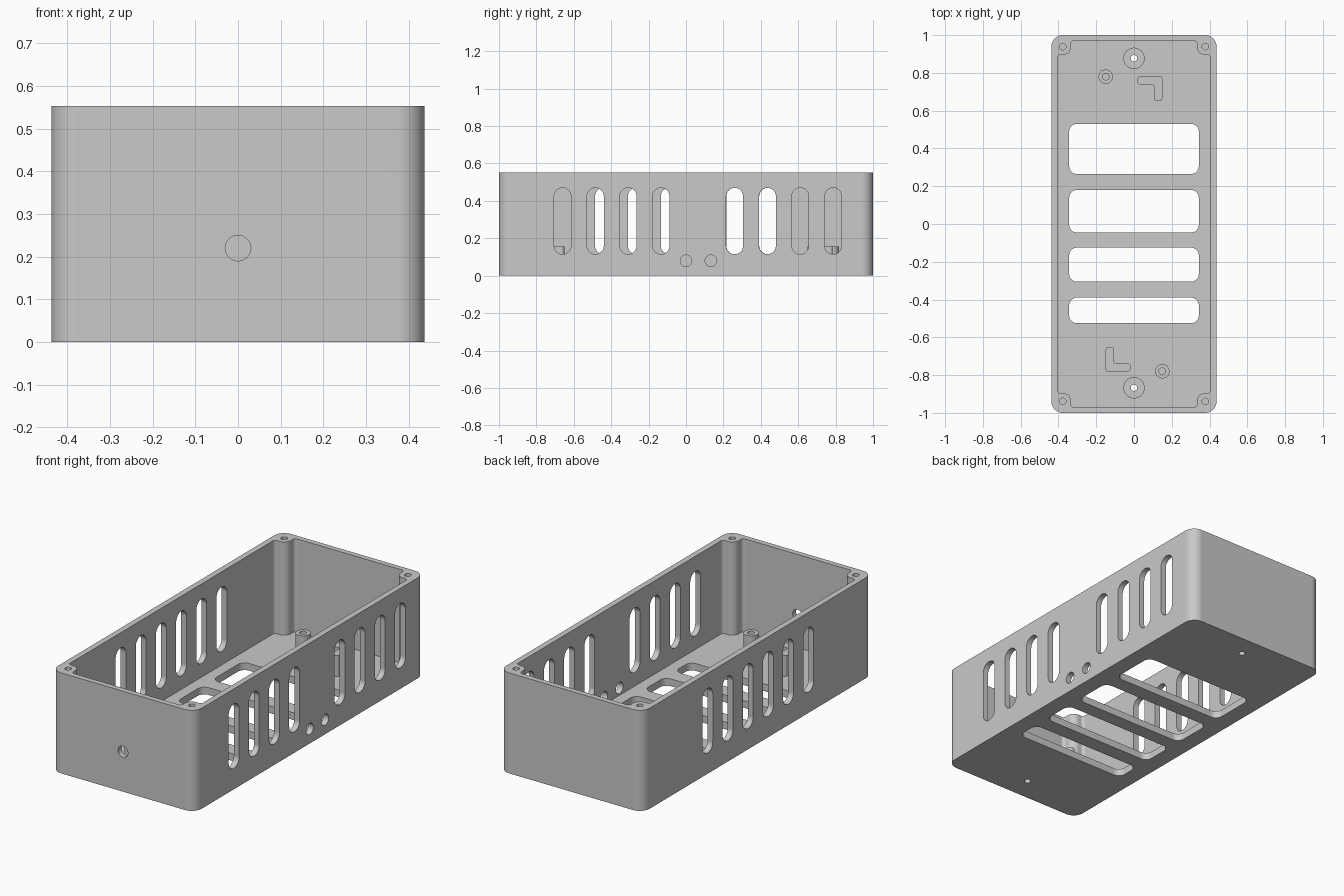
import bpy, bmesh, math
from mathutils import Vector, Matrix

cube = bpy.data.objects.get("Cube")
if cube:
    bpy.data.objects.remove(cube, do_unlink=True)

grey = bpy.data.materials.new("grey_plastic")
grey.use_nodes = True
COLOUR = (0.585, 0.585, 0.585, 1)
grey.diffuse_color = COLOUR
grey.node_tree.nodes["Principled BSDF"].inputs["Base Color"].default_value = COLOUR

W, L, H = 0.437, 1.0, 0.553      # half width, half length, height
WALL, FLOOR, STAND = 0.032, 0.04, 0.155


def fillet(corners, segs=8):
    """Round each (x, y, radius) corner of a polygon."""
    out = []
    n = len(corners)
    for i, (x, y, r) in enumerate(corners):
        p = Vector((x, y))
        a = (Vector(corners[i - 1][:2]) - p).normalized()
        b = (Vector(corners[(i + 1) % n][:2]) - p).normalized()
        half = a.angle(b) / 2
        c = p + (a + b).normalized() * (r / math.sin(half))
        start = p + a * (r / math.tan(half)) - c
        end = p + b * (r / math.tan(half)) - c
        for k in range(segs + 1):
            out.append(c + start.lerp(end, k / segs).normalized() * r)
    return out


def rounded(x0, x1, y0, y1, r):
    return fillet([(x0, y0, r), (x1, y0, r), (x1, y1, r), (x0, y1, r)])


def circle(x, y, r, n=32):
    return [Vector((x + r * math.cos(math.tau * i / n), y + r * math.sin(math.tau * i / n)))
            for i in range(n)]


def prism(bm, outline, z0, z1, matrix=Matrix()):
    """Extrude an outline from z0 to z1, then place it."""
    low = [bm.verts.new(matrix @ Vector((p.x, p.y, z0))) for p in outline]
    high = [bm.verts.new(matrix @ Vector((p.x, p.y, z1))) for p in outline]
    faces = [bm.faces.new(low[::-1]), bm.faces.new(high)]
    n = len(low)
    for i in range(n):
        j = (i + 1) % n
        faces.append(bm.faces.new((low[i], low[j], high[j], high[i])))
    bmesh.ops.recalc_face_normals(bm, faces=faces)


def make(name, parts):
    bm = bmesh.new()
    for part in parts:
        prism(bm, *part)
    mesh = bpy.data.meshes.new(name)
    bm.to_mesh(mesh)
    bm.free()
    mesh.materials.append(grey)
    obj = bpy.data.objects.new(name, mesh)
    bpy.context.collection.objects.link(obj)
    return obj


def activate(obj):
    bpy.ops.object.select_all(action='DESELECT')
    obj.select_set(True)
    bpy.context.view_layer.objects.active = obj


def cut(obj, parts):
    cutter = make("cutter", parts)
    cutter.hide_render = True
    activate(obj)
    mod = obj.modifiers.new("cut", 'BOOLEAN')
    mod.operation, mod.solver, mod.object = 'DIFFERENCE', 'EXACT', cutter
    bpy.ops.object.modifier_apply(modifier=mod.name)
    bpy.data.objects.remove(cutter, do_unlink=True)


def finish(obj):
    activate(obj)
    bpy.ops.object.shade_smooth_by_angle(angle=math.radians(30))
    mod = obj.modifiers.new("flat_normals", 'WEIGHTED_NORMAL')
    mod.keep_sharp = True


# Tray with a cavity that leaves a screw post in every corner
tray = make("tray", [(rounded(-W, W, -L, L, 0.06), 0, H)])
ix, iy, px, py = W - WALL, L - WALL + 0.002, 0.334, 0.896
quarter = [(ix, py, 0.016), (px, py, 0.04), (px, iy, 0.016)]
corners = []
for sx, sy in ((1, 1), (-1, 1), (-1, -1), (1, -1)):
    pts = [(x * sx, y * sy, r) for x, y, r in quarter]
    corners += pts if sx * sy > 0 else pts[::-1]
cut(tray, [(fillet(corners), FLOOR, H + 0.1)])

# Floor windows, corner screw holes and mounting holes
holes = [(rounded(-0.343, 0.343, y0, y1, 0.04), -0.1, FLOOR + 0.03)
         for y0, y1 in ((0.265, 0.53), (-0.045, 0.18), (-0.305, -0.125), (-0.525, -0.39))]
holes += [(circle(sx * 0.377, sy * 0.939, 0.017), H - 0.2, H + 0.1)
          for sx in (-1, 1) for sy in (-1, 1)]
mounts = (0.877, -0.867)
holes += [(circle(0, y, 0.017), -0.1, FLOOR + 0.03) for y in mounts]

# Side vents, cable holes and the front hole
to_side = Matrix(((0, 0, 1, 0), (1, 0, 0, 0), (0, 1, 0, 0), (0, 0, 0, 1)))
to_front = Matrix.Rotation(math.pi / 2, 4, 'X')
PITCH = 0.1755
left_vents = [-0.66 + PITCH * i for i in range(4)] + [0.26 + PITCH * i for i in range(4)]
right_vents = [-0.441 + PITCH * i for i in range(6)]
for side, vents in ((1, left_vents), (-1, right_vents)):
    near, far = sorted((side * (W - 0.06), side * (W + 0.1)))
    holes += [(rounded(y - 0.045, y + 0.045, 0.115, 0.47, 0.0449), near, far, to_side)
              for y in vents]
holes += [(circle(y, 0.08, 0.031), W - 0.06, W + 0.1, to_side) for y in (0, 0.133)]
holes.append((circle(0, 0.22, 0.03), L - 0.06, L + 0.1, to_front))
cut(tray, holes)

# Recesses for the mounting screw heads
cut(tray, [(circle(0, y, 0.054), FLOOR - 0.02, FLOOR + 0.05) for y in mounts])
finish(tray)

# Standoffs and corner brackets, repeated with half-turn symmetry
bracket = [(0.018, 0.737, 0.018), (0.106, 0.737, 0.008), (0.106, 0.65, 0.018),
           (0.15, 0.65, 0.018), (0.15, 0.783, 0.012), (0.018, 0.783, 0.018)]
for where, s in (("back", 1), ("front", -1)):
    post = make(where + "_standoff", [(circle(-0.15 * s, 0.78 * s, 0.038), FLOOR - 0.01, STAND)])
    cut(post, [(circle(-0.15 * s, 0.78 * s, 0.018), FLOOR + 0.01, STAND + 0.1)])
    finish(post)
    outline = fillet([(x * s, y * s, r) for x, y, r in bracket])
    finish(make(where + "_bracket", [(outline, FLOOR - 0.01, STAND)]))
